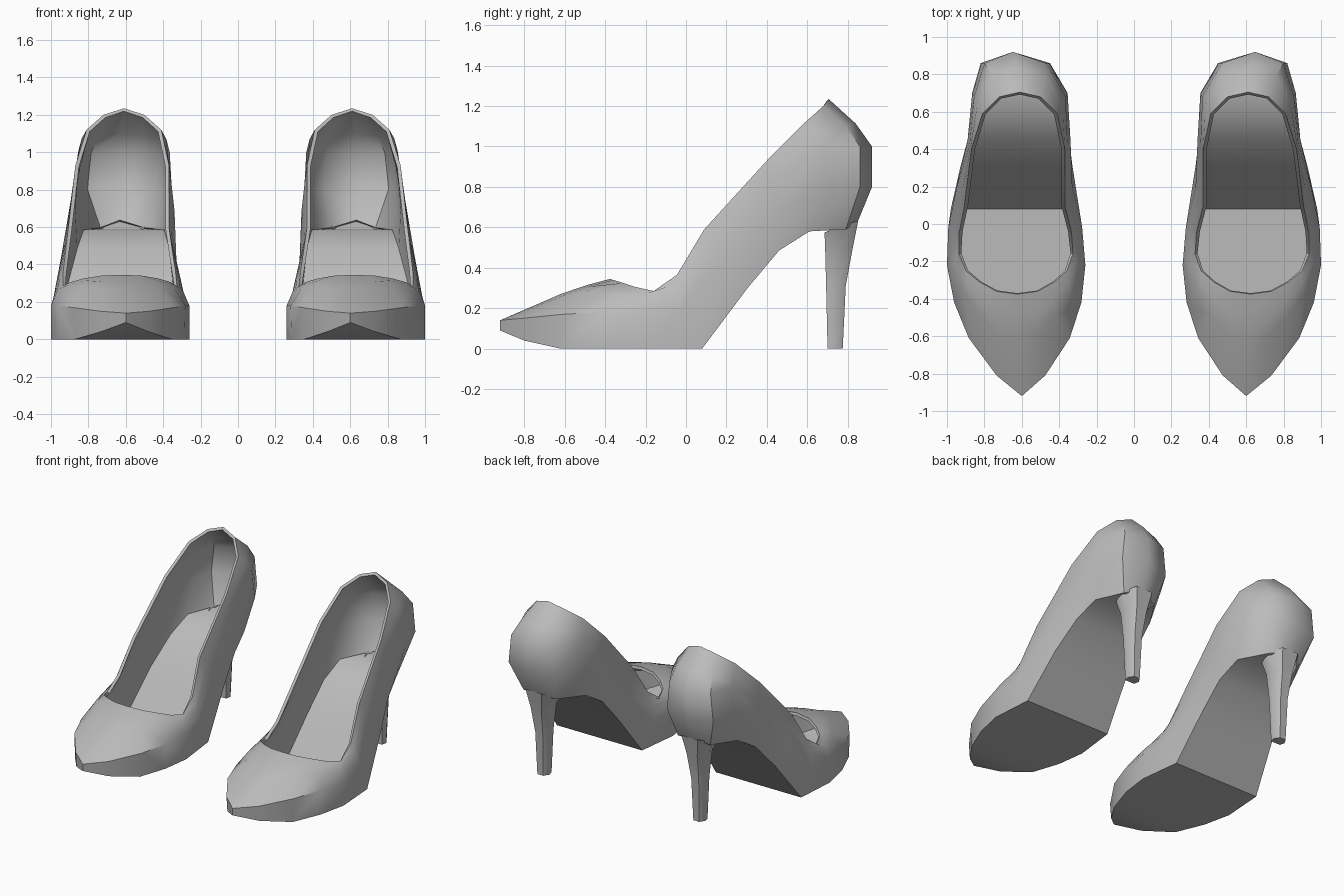
import bpy, bmesh, math

if "Cube" in bpy.data.objects:
    bpy.data.objects.remove(bpy.data.objects["Cube"])

leather = bpy.data.materials.new("grey_leather")
leather.diffuse_color = (0.5, 0.5, 0.5, 1)
leather.use_nodes = True
leather.node_tree.nodes["Principled BSDF"].inputs["Base Color"].default_value = leather.diffuse_color

# Rows from the sole edge up to the rim, each from toe tip to heel back:
# (half width, y, z)
SOLE = [(0, -.92, .09), (.13, -.80, .04), (.26, -.62, 0), (.335, -.42, 0),
        (.37, -.22, 0), (.342, .08, 0), (.30, .305, .30), (.265, .46, .485),
        (.235, .61, .58), (.13, .79, .59), (0, .85, .63)]
WIDEST = [(0, -.92, .14), (.13, -.81, .15), (.27, -.61, .17), (.34, -.42, .18),
          (.37, -.22, .18), (.358, -.02, .19), (.31, .19, .42), (.275, .45, .69),
          (.255, .70, .79), (.185, .86, .80), (0, .92, .80)]
UPPER = [(0, -.62, .27), (.10, -.60, .265), (.20, -.49, .285), (.285, -.37, .27),
         (.34, -.22, .25), (.335, -.04, .28), (.285, .14, .53), (.262, .42, .83),
         (.245, .68, 1.0), (.165, .86, 1.0), (0, .92, 1.0)]
RIM = [(0, -.375, .345), (.11, -.36, .34), (.20, -.31, .325), (.27, -.25, .305),
       (.305, -.16, .285), (.30, -.045, .365), (.27, .09, .59), (.25, .40, .93),
       (.20, .59, 1.12), (.11, .68, 1.20), (0, .705, 1.235)]
# Rounding row between upper and rim (parabola through the three rows)
CROWN = [tuple(-.125 * a + .75 * b + .375 * c for a, b, c in zip(p, q, r))
         for p, q, r in zip(WIDEST, UPPER, RIM)]

CENTRE = [(-.92, .60), (-.22, .63), (.18, .64), (.5, .61), (.75, .61), (.93, .65)]


def centre_x(y):
    for (y0, x0), (y1, x1) in zip(CENTRE, CENTRE[1:]):
        if y <= y1:
            return x0 + (x1 - x0) * (y - y0) / (y1 - y0)
    return CENTRE[-1][1]


def place(p, side=1):
    return (centre_x(p[1]) + side * p[0], p[1], p[2])


def loop(row):
    """Closed ring round the shoe from a half row."""
    return [place(p) for p in row] + [place(p, -1) for p in row[-2:0:-1]]


def finish(name, bm, thickness=0, angle=40):
    """Turn the bmesh into a mirrored pair with sharp edges kept."""
    me = bpy.data.meshes.new(name)
    bm.to_mesh(me)
    bm.free()
    me.materials.append(leather)
    ob = bpy.data.objects.new(name, me)
    bpy.context.collection.objects.link(ob)
    if thickness:
        m = ob.modifiers.new("thickness", 'SOLIDIFY')
        m.thickness, m.offset = thickness, -1
    m = ob.modifiers.new("pair", 'MIRROR')
    m.use_mirror_merge = False
    bpy.ops.object.select_all(action='DESELECT')
    ob.select_set(True)
    bpy.context.view_layer.objects.active = ob
    bpy.ops.object.convert(target='MESH')
    bpy.ops.object.shade_smooth_by_angle(angle=math.radians(angle))


def skin(bm, rings):
    """Bridge closed rings of equal length."""
    rings = [[bm.verts.new(p) for p in r] for r in rings]
    n = len(rings[0])
    for a, b in zip(rings, rings[1:]):
        for i in range(n):
            j = (i + 1) % n
            bm.faces.new((a[i], a[j], b[j], b[i]))
    return rings


# Upper: toe box, sides and heel counter with a thin lip
bm = bmesh.new()
skin(bm, [loop(r) for r in (SOLE, WIDEST, UPPER, CROWN, RIM)])
finish("shoe_upper", bm, thickness=.02)

# Sole: flat forefoot, arched ramp and heel seat
bm = bmesh.new()
outer = [bm.verts.new(place(p)) for p in SOLE]
inner = [outer[0]] + [bm.verts.new(place(p, -1)) for p in SOLE[1:-1]] + [outer[-1]]
for i in range(len(SOLE) - 1):
    quad = [inner[i], inner[i + 1], outer[i + 1], outer[i]]
    bm.faces.new(list(dict.fromkeys(quad)))
finish("sole", bm, angle=30)

# Stiletto heel: flat front, rounded back; (half width, front y, back y, front z, back z)
bm = bmesh.new()
rings = []
for h, yf, yb, zf, zb in [(.047, .70, .775, 0, 0), (.06, .693, .79, .31, .31),
                          (.085, .688, .825, .50, .50), (.13, .685, .852, .575, .635)]:
    ym, zm = (yf + yb) / 2, (zf + zb) / 2
    rings.append([(.625 + x, y, z) for x, y, z in
                  [(-h * .8, yf, zf), (h * .8, yf, zf), (h, ym, zm), (h * .5, yb, zb),
                   (-h * .5, yb, zb), (-h, ym, zm)]])
rings = skin(bm, rings)
bm.faces.new(rings[0][::-1])
finish("heel", bm, angle=50)
